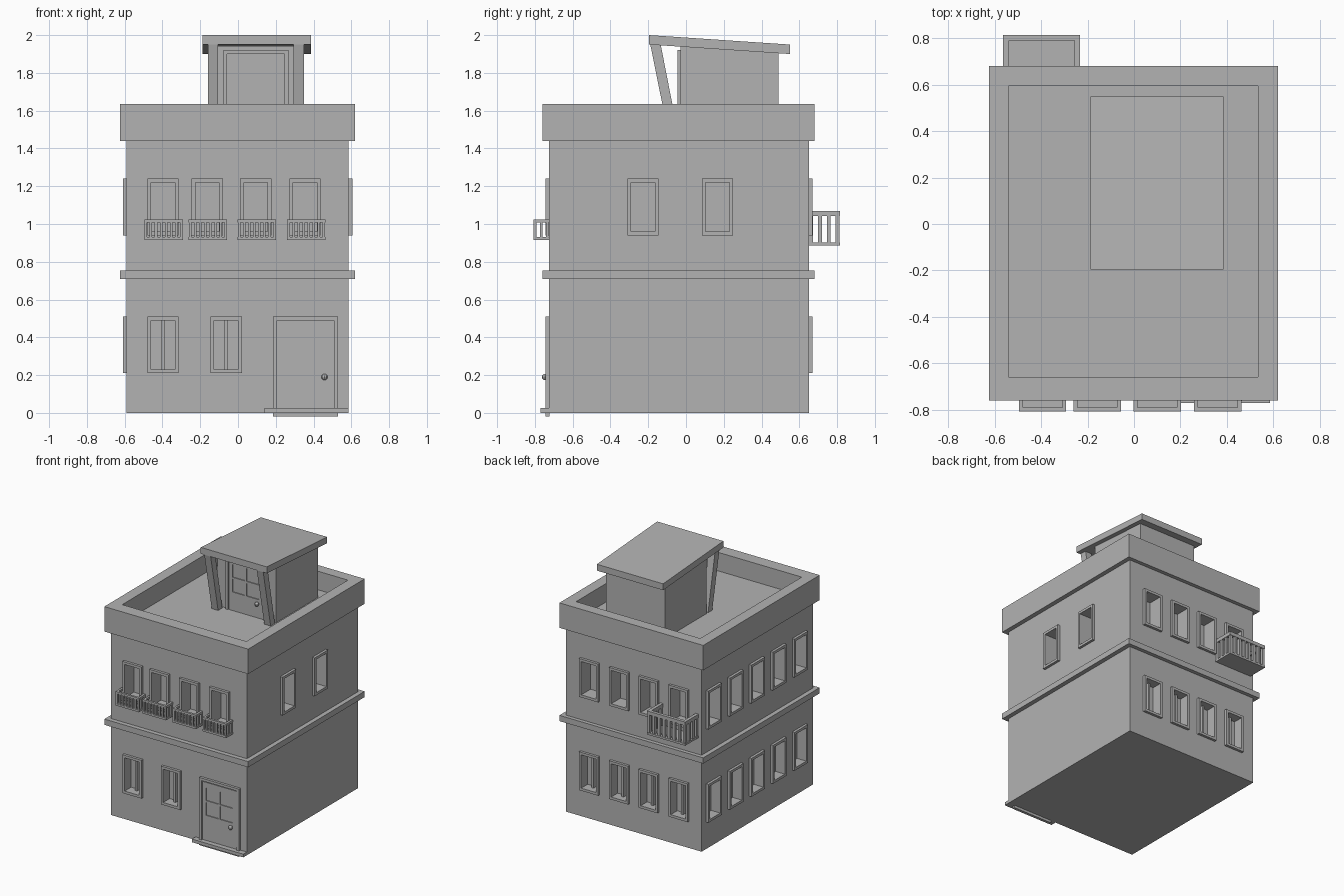
import bpy, bmesh, math
from mathutils import Matrix, Vector

if "Cube" in bpy.data.objects:
    bpy.data.objects.remove(bpy.data.objects["Cube"])

grey = bpy.data.materials.new("plaster grey")
grey.diffuse_color = (0.45, 0.45, 0.45, 1)
grey.use_nodes = True
grey.node_tree.nodes["Principled BSDF"].inputs["Base Color"].default_value = grey.diffuse_color


def finish(name, bm, mat=Matrix()):
    bm.transform(mat)
    bmesh.ops.recalc_face_normals(bm, faces=bm.faces[:])
    me = bpy.data.meshes.new(name)
    bm.to_mesh(me)
    bm.free()
    me.materials.append(grey)
    ob = bpy.data.objects.new(name, me)
    bpy.context.collection.objects.link(ob)
    return ob


def add_box(bm, x0, x1, y0, y1, z0, z1):
    m = Matrix.Translation(((x0 + x1) / 2, (y0 + y1) / 2, (z0 + z1) / 2))
    m = m @ Matrix.Diagonal((abs(x1 - x0), abs(y1 - y0), abs(z1 - z0), 1))
    bmesh.ops.create_cube(bm, size=1, matrix=m)


def boxes(name, items, mat=Matrix()):
    bm = bmesh.new()
    for b in items:
        add_box(bm, *b)
    return finish(name, bm, mat)


def prism(name, profile, x0, x1):
    """Extrude a (y, z) outline along x."""
    bm = bmesh.new()
    f = bm.faces.new([bm.verts.new((x0, y, z)) for y, z in profile])
    ext = bmesh.ops.extrude_face_region(bm, geom=[f])["geom"]
    bmesh.ops.translate(bm, vec=(x1 - x0, 0, 0),
                        verts=[v for v in ext if isinstance(v, bmesh.types.BMVert)])
    return finish(name, bm)


def cut(ob, cutter):
    mod = ob.modifiers.new("cut", 'BOOLEAN')
    mod.operation, mod.solver, mod.object = 'DIFFERENCE', 'EXACT', cutter
    dg = bpy.context.evaluated_depsgraph_get()
    me = bpy.data.meshes.new_from_object(ob.evaluated_get(dg))
    ob.modifiers.clear()
    ob.data = me
    bpy.data.objects.remove(cutter)


X0, X1, Y0, Y1 = -0.59, 0.585, -0.725, 0.65      # wall planes


def wall(side, u, z=0.0):
    """Local space on a wall: x along it, -y outward."""
    pos = {"front": (u, Y0, z), "right": (X1, u, z),
           "back": (u, Y1, z), "left": (X0, u, z)}[side]
    ang = {"front": 0, "right": 90, "back": 180, "left": -90}[side]
    return Matrix.Translation(pos) @ Matrix.Rotation(math.radians(ang), 4, 'Z')


def ring(w, z0, z1, t, y0, y1):
    """Rectangular frame of half width w and band width t."""
    return [(-w, -w + t, y0, y1, z0, z1), (w - t, w, y0, y1, z0, z1),
            (-w + t, w - t, y0, y1, z0, z0 + t), (-w + t, w - t, y0, y1, z1 - t, z1)]


# window layout
UP, LOW = (0.94, 1.24), (0.21, 0.51)
backs = (0.375, 0.115, -0.14, -0.4)
lefts = [0.51 - 0.266 * i for i in range(5)]
layout = [("front", u, UP) for u in (-0.397, -0.163, 0.094, 0.355)]
layout += [("front", u, LOW) for u in (-0.397, -0.063)]
layout += [("right", u, UP) for u in (-0.228, 0.167)]
layout += [(s, u, h) for h in (UP, LOW) for s, us in (("back", backs), ("left", lefts)) for u in us]

# main block with window recesses
body = boxes("house_walls", [(X0, X1, Y0, Y1, 0, 1.49)])
bm = bmesh.new()
for side, u, (z0, z1) in layout:
    tmp = bmesh.new()
    add_box(tmp, -0.063, 0.063, -0.05, 0.095 if z0 > 0.5 else 0.06, z0 + 0.02, z1 - 0.02)
    tmp.transform(wall(side, u))
    me = bpy.data.meshes.new("tmp")
    tmp.to_mesh(me)
    tmp.free()
    bm.from_mesh(me)
    bpy.data.meshes.remove(me)
cut(body, finish("window_cutter", bm))

# window frames, with a centre bar on the ground floor
for side, u, (z0, z1) in layout:
    parts = ring(0.083, z0, z1, 0.02, -0.02, 0.002)
    if z0 < 0.5:
        parts.append((-0.009, 0.009, 0.03, 0.061, z0 + 0.02, z1 - 0.02))
    boxes(f"{side}_window_frame", parts, wall(side, u))

# floor band and parapet
boxes("floor_band", [(-0.625, 0.62, -0.76, 0.68, 0.71, 0.755)])
parapet = boxes("parapet", [(-0.625, 0.62, -0.76, 0.68, 1.44, 1.635)])
cut(parapet, boxes("parapet_cutter", [(-0.54, 0.535, -0.66, 0.595, 1.49, 1.8)]))


# doors
def door(name, mat):
    boxes(name + "_frame", ring(0.172, -0.02, 0.51, 0.02, -0.02, 0.002), mat)
    w, y = 0.148, -0.013
    leaf = [(-0.153, 0.153, -0.006, 0.002, 0.0, 0.49),
            (-w, w, y, 0, 0.045, 0.225), (-w, w, y, 0, 0.44, 0.483),
            (-w, -0.118, y, 0, 0.225, 0.44), (0.112, w, y, 0, 0.225, 0.44),
            (-0.01, 0.004, y, 0, 0.225, 0.44),
            (-0.118, -0.01, y, 0, 0.326, 0.34), (0.004, 0.112, y, 0, 0.326, 0.34)]
    boxes(name + "_leaf", leaf, mat)
    bm = bmesh.new()
    bmesh.ops.create_uvsphere(bm, u_segments=8, v_segments=6, radius=0.017,
                              matrix=Matrix.Translation((0.1, -0.022, 0.19)))
    finish(name + "_knob", bm, mat)


door("front_door", wall("front", 0.3575))
door("roof_door", Matrix.Translation((0.095, -0.025, 1.41)))
boxes("door_step", [(0.14, 0.585, -0.77, -0.72, 0, 0.025)])


# balconies
def balcony(name, mat, w, depth, z0, z1, t, rail, bars, side_bars):
    floor = 0.016
    y = -depth
    p = [(-w, w, y, 0.002, z0, z0 + floor),
         (-w, w, y, y + t, z1 - rail, z1),
         (-w, -w + t, y + t, 0.002, z1 - rail, z1),
         (w - t, w, y + t, 0.002, z1 - rail, z1)]
    b = t * 0.4
    za, zb = z0 + floor, z1 - rail
    for i in range(bars):
        c = -w + t / 2 + (2 * w - t) * i / (bars - 1)
        p.append((c - b, c + b, y + t / 2 - b, y + t / 2 + b, za, zb))
    for i in range(1, side_bars + 1):
        c = y + t / 2 + (depth - t) * i / side_bars
        for s in (-1, 1):
            x = s * (w - t / 2)
            p.append((x - b, x + b, c - b, c + b, za, zb))
    boxes(name, p, mat)


for u in (-0.394, -0.159, 0.1, 0.361):
    balcony("front_balcony", wall("front", u), 0.102, 0.083, 0.915, 1.025, 0.017, 0.016, 8, 2)
balcony("back_balcony", wall("back", -0.398), 0.166, 0.165, 0.885, 1.07, 0.025, 0.028, 8, 3)

# rooftop hut, sloping roof and leaning posts
prism("hut_walls", [(-0.028, 1.48), (0.49, 1.48), (0.49, 1.92), (-0.028, 1.95)], -0.16, 0.35)
prism("hut_roof", [(-0.195, 2.0), (-0.195, 1.95), (0.55, 1.9), (0.55, 1.95)], -0.187, 0.386)
for x in (-0.16, 0.295):
    prism("roof_post", [(-0.19, 1.955), (-0.135, 1.955), (-0.043, 1.485), (-0.095, 1.485)],
          x, x + 0.055)
